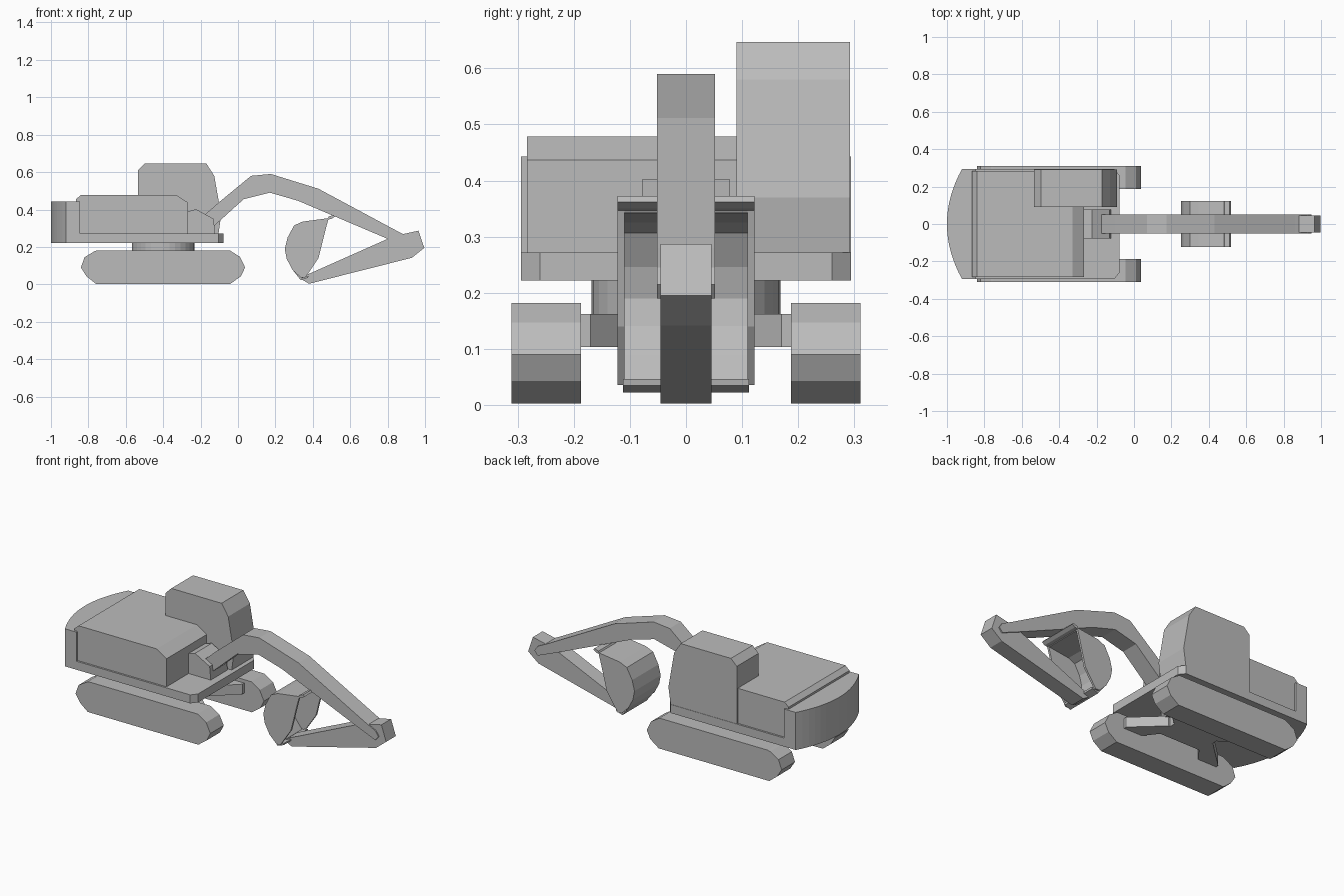
import bpy, bmesh, math

paint = bpy.data.materials.new("plain_grey")
paint.diffuse_color = (0.5, 0.5, 0.5, 1)


def prism(name, outline, lo, hi, axis="y"):
    """Extrude a 2D outline between lo and hi along y (outline xz) or z (outline xy)."""
    bm = bmesh.new()
    put = (lambda p, t: (p[0], t, p[1])) if axis == "y" else (lambda p, t: (p[0], p[1], t))
    a = [bm.verts.new(put(p, lo)) for p in outline]
    b = [bm.verts.new(put(p, hi)) for p in outline]
    bm.faces.new(a)
    bm.faces.new(b[::-1])
    n = len(outline)
    for i in range(n):
        j = (i + 1) % n
        bm.faces.new((a[i], b[i], b[j], a[j]))
    bmesh.ops.recalc_face_normals(bm, faces=bm.faces)
    mesh = bpy.data.meshes.new(name)
    bm.to_mesh(mesh)
    bm.free()
    mesh.materials.append(paint)
    ob = bpy.data.objects.new(name, mesh)
    bpy.context.collection.objects.link(ob)
    return ob


# crawler tracks
track = [(-.76, .003), (-.81, .043), (-.84, .09), (-.82, .145), (-.765, .178), (-.75, .182),
         (-.045, .182), (.01, .147), (.038, .09), (.015, .043), (-.04, .003)]
for side, s in (("left", 1), ("right", -1)):
    prism("track_" + side, track, *sorted((s * .187, s * .311)))
    # splayed legs joining the tracks to the hub
    for end, d in (("front", 1), ("rear", -1)):
        leg = [(-.4 + d * .06, s * .02), (-.4 + d * .20, s * .20), (-.4 + d * .31, s * .20),
               (-.4 + d * .31, s * .17), (-.4 + d * .15, s * .02)]
        prism("leg_%s_%s" % (side, end), leg, .103, .162, "z")


def disc(radius, count):
    return [(-.4 + radius * math.cos(2 * math.pi * i / count),
             radius * math.sin(2 * math.pi * i / count)) for i in range(count)]


# undercarriage hub and slewing ring
prism("hub", [(-.54, -.11), (-.26, -.11), (-.26, .11), (-.54, .11)], .103, .162, "z")
prism("turntable", disc(.168, 32), .155, .225, "z")

# rotating deck with clipped front corners
prism("deck", [(-.845, -.294), (-.105, -.294), (-.078, -.26), (-.078, .26),
               (-.105, .294), (-.845, .294)], .222, .272, "z")

# bowed counterweight
ys = [-.294 + .588 * i / 16 for i in range(17)]
prism("counterweight", [(-1 + .08 * (y / .294) ** 2, y) for y in ys]
      + [(-.845, .294), (-.845, -.294)], .222, .443, "z")

# engine housing
prism("engine_housing", [(-.866, .26), (-.866, .455), (-.84, .478), (-.33, .478),
                         (-.267, .437), (-.267, .26)], -.283, .283)

# operator cab
prism("cab", [(-.535, .265), (-.535, .61), (-.497, .647), (-.17, .647), (-.127, .58),
              (-.09, .37), (-.105, .265)], .09, .292)

# boom foot bracket
prism("boom_bracket", [(-.275, .265), (-.275, .387), (-.225, .402), (-.13, .35),
                       (-.122, .265)], -.078, .078)

# bent boom
prism("boom", [(-.18, .37), (-.10, .44), (.07, .58), (.175, .59), (.43, .511), (.86, .28),
               (.93, .245), (.95, .215), (.93, .19), (.80, .243), (.32, .447), (.17, .49),
               (.03, .455), (-.13, .31)], -.052, .052)

# stick
prism("stick", [(.335, .03), (.38, .003), (.93, .142), (.996, .195), (.965, .287),
                (.88, .268), (.80, .243), (.355, .045)], -.045, .045)

# open bucket: curved shell, cheeks and cutting lip
back = [(.375, .035), (.335, .022), (.29, .08), (.26, .137), (.25, .19), (.265, .25),
        (.30, .315), (.345, .335), (.485, .354)]
inner = [(.40 + (x - .40) * .93, .19 + (z - .19) * .93) for x, z in back]
prism("bucket_shell", back + inner[::-1], -.112, .112)
cheek = [(.36, .036), (.335, .036)] + back[2:] + [(.47, .30), (.43, .14)]
for side, s in (("left", 1), ("right", -1)):
    prism("bucket_cheek_" + side, cheek, *sorted((s * .110, s * .122)))
prism("bucket_lip", [(.475, .345), (.485, .362), (.51, .372), (.518, .362), (.50, .35)],
      -.122, .122)
